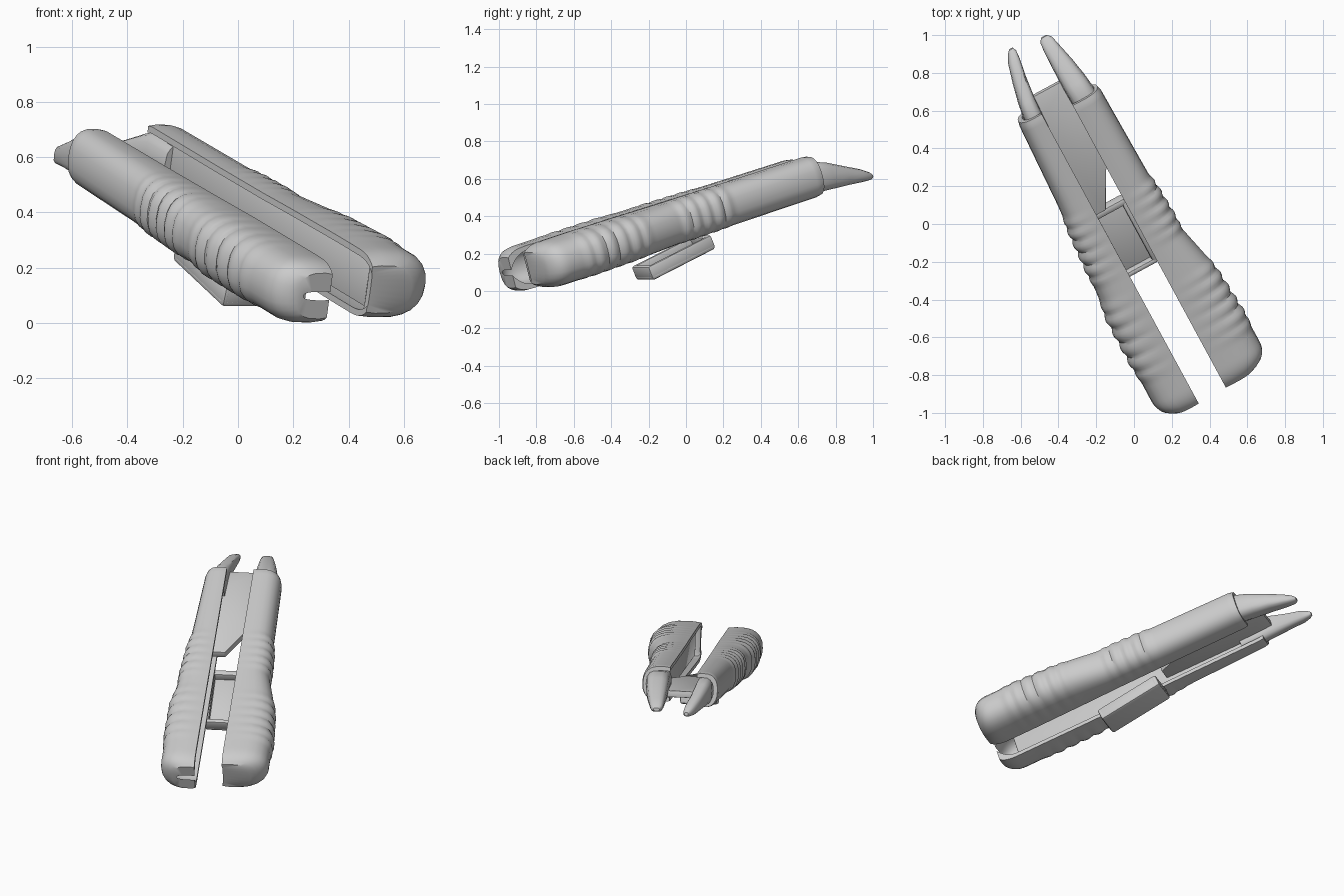
import bpy, bmesh, math
from mathutils import Vector, Matrix

if "Cube" in bpy.data.objects:
    bpy.data.objects.remove(bpy.data.objects["Cube"])

PITCH = 0.282
DH = Vector((0.477, -0.879, 0)).normalized()
SIDE = Vector((-DH.y, DH.x, 0))
D = DH * math.cos(PITCH) - Vector((0, 0, math.sin(PITCH)))
U = DH * math.sin(PITCH) + Vector((0, 0, math.cos(PITCH)))


def frame(origin, sign):
    # local x = along handle, y = outward from the gap, z = up
    m = Matrix((D, SIDE * sign, U)).transposed().to_4x4()
    m.translation = Vector(origin)
    return m


def lerp(table, s):
    for (a, *va), (b, *vb) in zip(table, table[1:]):
        if s <= b:
            t = max(0, (s - a) / (b - a))
            return [p + (q - p) * t for p, q in zip(va, vb)]
    return list(table[-1][1:])


def finish(name, bm, matrix, angle=35):
    bmesh.ops.transform(bm, matrix=matrix, verts=bm.verts)
    bmesh.ops.recalc_face_normals(bm, faces=bm.faces)
    me = bpy.data.meshes.new(name)
    bm.to_mesh(me)
    bm.free()
    ob = bpy.data.objects.new(name, me)
    bpy.context.collection.objects.link(ob)
    bpy.ops.object.select_all(action='DESELECT')
    ob.select_set(True)
    bpy.context.view_layer.objects.active = ob
    bpy.ops.object.shade_smooth_by_angle(angle=math.radians(angle))
    return ob


def loft(bm, rings):
    vs = [[bm.verts.new(p) for p in r] for r in rings]
    for a, b in zip(vs, vs[1:]):
        for i in range(len(a)):
            j = (i + 1) % len(a)
            bm.faces.new((a[i], a[j], b[j], b[i]))
    return vs


def power(c, p):
    return math.copysign(abs(c) ** p, c)


def handle(name, matrix, length, profile, groups, closed):
    # ribbed tube, cut open toward the gap
    n, rings = 14, []
    count = 120
    sweep = math.radians(110)
    low = power(math.cos(sweep), 0.75)
    for k in range(count + 1):
        s = length * k / count
        w, h = lerp(profile, s)
        bump = 0
        for a, b, ribs in groups:
            if a < s < b:
                x = (s - a) / (b - a)
                bump = 0.014 * abs(math.sin(math.pi * ribs * x)) * min(1, 6 * x, 6 * (1 - x))
        e = max(0, (s - length + 0.13) / 0.13)
        round_w = math.sqrt(1 - 0.6 * e ** 3)
        round_h = math.sqrt(1 - 0.5 * e ** 3)
        start = 1 - 0.04 * max(0, 1 - s / 0.03)
        depth = 0.8
        if closed:
            depth *= min(1, max(0.03, (length - 0.04 - s) / 0.03))
        wo, ho = w * round_w * start, h * round_h * start
        wall = 0.025 + (0 if closed else 0.045 * e ** 2)
        outer, inner = [], []
        for i in range(n + 1):
            t = sweep * (2 * i / n - 1)
            c = max(0, (power(math.cos(t), 0.75) - low) / (1 - low))
            q = power(math.sin(t), 0.85)
            outer.append((s, (wo + bump) * c, (ho + bump * 0.5 * c) * q))
            inner.append((s, wo * depth * c, (ho - wall) * q))
        rings.append(outer + inner[::-1])
    bm = bmesh.new()
    vs = loft(bm, rings)
    m = 2 * n + 1
    for r in (vs[0], vs[-1]):
        for i in range(n):
            bm.faces.new((r[i], r[i + 1], r[m - i - 1], r[m - i]))
    return finish(name, bm, matrix)


def jaw_tip(name, matrix, stations):
    # tapering nose: s, side centre, up centre, half width, half height
    rings = []
    for s, y, z, w, h in stations:
        rings.append([(s, y + w * power(math.cos(a), 0.7), z + h * power(math.sin(a), 0.7))
                      for a in (2 * math.pi * i / 14 for i in range(14))])
    bm = bmesh.new()
    vs = loft(bm, rings)
    bm.faces.new(vs[0])
    bm.faces.new(vs[-1])
    return finish(name, bm, matrix)


def slab(name, matrix, outline, z0, z1, bevel):
    # extruded outline with softened edges
    bm = bmesh.new()
    f = bm.faces.new([bm.verts.new((x, y, z0)) for x, y in outline])
    r = bmesh.ops.extrude_face_region(bm, geom=[f])
    for v in r['geom']:
        if isinstance(v, bmesh.types.BMVert):
            v.co.z = z1
    bmesh.ops.bevel(bm, geom=bm.edges[:], offset=bevel, segments=2, affect='EDGES', profile=0.5)
    return finish(name, bm, matrix)


right = frame((-0.338, 0.653, 0.615), 1)
left = frame((-0.502, 0.606, 0.604), -1)

# Grips
handle("right_handle", right, 1.775,
       [(0, 0.17, 0.112), (0.55, 0.18, 0.114), (0.9, 0.195, 0.117), (1.13, 0.247, 0.122),
        (1.5, 0.272, 0.127), (1.775, 0.275, 0.127)],
       [(0.56, 0.92, 5), (1.11, 1.58, 6)], True)
handle("left_handle", left, 1.82,
       [(0, 0.132, 0.107), (0.5, 0.155, 0.11), (0.9, 0.183, 0.115), (1.2, 0.212, 0.12),
        (1.82, 0.215, 0.122)],
       [(0.57, 1.01, 6), (1.07, 1.6, 6)], False)

# Noses emerging from the upper ends
jaw_tip("right_tip", right,
        [(0.15, 0.07, -0.005, 0.065, 0.08), (0, 0.072, -0.005, 0.072, 0.085),
         (-0.08, 0.066, -0.022, 0.068, 0.074), (-0.18, 0.057, -0.05, 0.058, 0.054),
         (-0.28, 0.046, -0.079, 0.044, 0.036), (-0.33, 0.042, -0.096, 0.035, 0.022),
         (-0.35, 0.04, -0.101, 0.018, 0.01)])
jaw_tip("left_tip", left,
        [(0.15, 0.045, -0.005, 0.045, 0.08), (0, 0.045, -0.005, 0.05, 0.082),
         (-0.08, 0.036, -0.02, 0.046, 0.07), (-0.18, 0.018, -0.048, 0.04, 0.05),
         (-0.28, -0.005, -0.077, 0.034, 0.036), (-0.32, -0.018, -0.092, 0.024, 0.022),
         (-0.34, -0.022, -0.097, 0.012, 0.01)])

# Flat plate bridging the gap
slab("gap_plate", right,
     [(-0.11, -0.16), (-0.11, 0.04), (0.38, 0.04), (0.44, -0.01), (0.63, -0.11), (0.63, -0.2), (0.03, -0.2)],
     -0.06, -0.02, 0.004)

# Inner liners along the handle channels
for name, mat, length in (("right_liner", right, 1.7), ("left_liner", left, 1.7)):
    slab(name, mat, [(0.02, 0.03), (length, 0.03), (length, 0.055), (0.02, 0.055)], -0.085, 0.085, 0.004)

# Clip tray slung under the gap
clip = Matrix.Translation((-0.035, -0.055, 0.178)) @ frame((0, 0, 0), 1).to_3x3().to_4x4() \
    @ Matrix.Rotation(0.14, 4, 'Y')
slab("clip_base", clip, [(-0.21, -0.12), (0.21, -0.12), (0.21, 0.075), (-0.21, 0.075)], -0.04, -0.005, 0.015)
for i, (x0, x1, y0, y1) in enumerate(((-0.21, 0.21, 0.05, 0.075), (-0.21, 0.21, -0.12, -0.095),
                                      (0.18, 0.21, -0.12, 0.075), (-0.21, -0.17, -0.12, 0.075))):
    slab("clip_wall_%d" % i, clip, [(x0, y0), (x1, y0), (x1, y1), (x0, y1)], -0.035, 0.04, 0.012)
